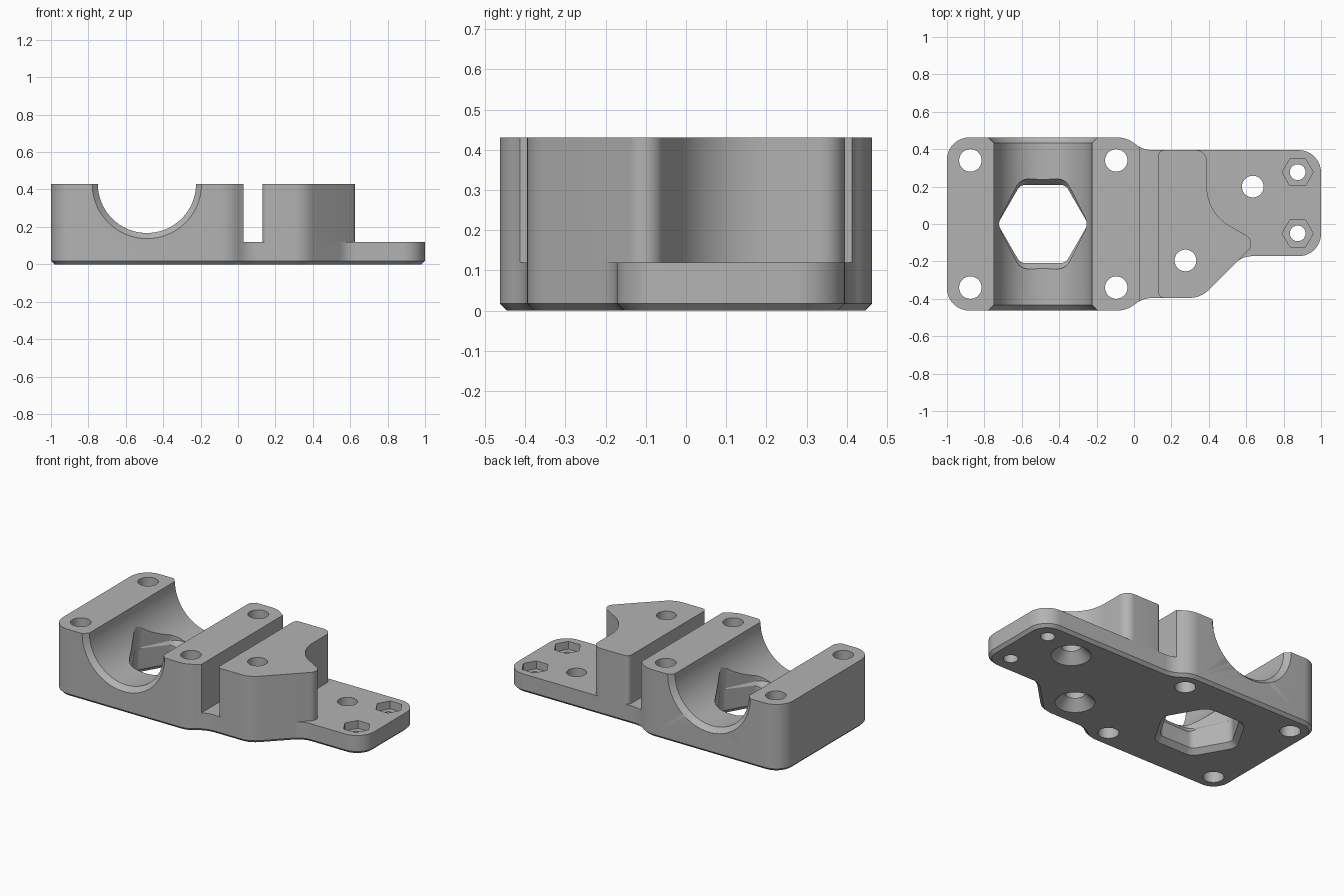
import bpy, bmesh, math
from mathutils import Vector, Matrix

cube = bpy.data.objects.get("Cube")
if cube:
    bpy.data.objects.remove(cube, do_unlink=True)

grey = bpy.data.materials.new("plain grey")
grey.use_nodes = True
color = (0.45, 0.45, 0.45, 1)
grey.diffuse_color = color
grey.node_tree.nodes["Principled BSDF"].inputs["Base Color"].default_value = color


def fillet(corners):
    """Outline with each corner (x, y, radius) rounded by an arc."""
    out = []
    for i, (x, y, r) in enumerate(corners):
        p = Vector((x, y))
        a = (Vector(corners[i - 1][:2]) - p).normalized()
        b = (Vector(corners[(i + 1) % len(corners)][:2]) - p).normalized()
        half = a.angle(b) / 2
        if r == 0:
            out.append(p)
            continue
        center = p + (a + b).normalized() * r / math.sin(half)
        start = p + a * r / math.tan(half) - center
        turn = math.pi - 2 * half
        sign = 1 if a.x * b.y - a.y * b.x < 0 else -1
        n = max(3, round(turn / math.radians(7)))
        for k in range(n + 1):
            out.append(center + Matrix.Rotation(sign * turn * k / n, 2) @ start)
    return out


def ring(x, y, r, sides=48, corner=0):
    step = math.tau / sides
    return fillet([(x + r * math.cos(k * step), y + r * math.sin(k * step), corner)
                   for k in range(sides)])


def offset(pts, d):
    """Move an anticlockwise outline outward by d."""
    out = []
    for i, p in enumerate(pts):
        e1 = (p - pts[i - 1]).normalized()
        e2 = (pts[(i + 1) % len(pts)] - p).normalized()
        n1, n2 = Vector((e1.y, -e1.x)), Vector((e2.y, -e2.x))
        out.append(p + (n1 + n2) * d / (1 + n1.dot(n2)))
    return out


def prism(name, pts, levels, matrix=Matrix()):
    """Solid through (height, outward offset) levels of one outline."""
    bm = bmesh.new()
    rows = [[bm.verts.new((*p, z)) for p in offset(pts, d)] for z, d in levels]
    n = len(pts)
    for lo, hi in zip(rows, rows[1:]):
        for i in range(n):
            j = (i + 1) % n
            bm.faces.new((lo[i], lo[j], hi[j], hi[i]))
    bm.faces.new(rows[0][::-1])
    bm.faces.new(rows[-1])
    bm.transform(matrix)
    mesh = bpy.data.meshes.new(name)
    bm.to_mesh(mesh)
    bm.free()
    mesh.materials.append(grey)
    obj = bpy.data.objects.new(name, mesh)
    bpy.context.collection.objects.link(obj)
    return obj


def combine(body, tool, operation="DIFFERENCE"):
    mod = body.modifiers.new("combine", "BOOLEAN")
    mod.operation, mod.solver, mod.object = operation, "EXACT", tool
    bpy.context.view_layer.objects.active = body
    bpy.ops.object.modifier_apply(modifier=mod.name)
    bpy.data.objects.remove(tool, do_unlink=True)


TOP, DECK, SLOT = 0.43, 0.12, 0.03
BORE_X = -0.487

# Full footprint with a chamfered underside
outline = fillet([
    (-1, -.463, .12), (-.037, -.463, .15), (.047, -.395, .15), (.357, -.395, .14),
    (.58, -.172, .12), (1, -.172, .12), (1, .395, .12), (.047, .395, .15),
    (-.037, .463, .15), (-1, .463, .12)])
body = prism("bearing_bracket", outline, [(0, -.018), (.018, 0), (TOP, 0)])

# Lower the right side to deck height
deck_cut = fillet([(SLOT, -1, 0), (2, -1, 0), (2, 1, 0), (SLOT, 1, 0)])
combine(body, prism("deck_cutter", deck_cut, [(DECK, 0), (1, 0)]))

# Post standing on the deck, hollowed around the free bolt hole
post = fillet([
    (.13, -.395, .03), (.357, -.395, .14), (.658, -.094, .05),
    (.39, .061, .24), (.39, .395, .06), (.13, .395, .03)])
combine(body, prism("post", post, [(DECK, 0), (TOP, 0)]), "UNION")

# Half-round channel along y with chamfered ends
channel = [(-.5, .067), (-.463, .03), (-.433, 0), (.433, 0), (.463, .03), (.5, .067)]
turn = Matrix.Translation((0, 0, TOP)) @ Matrix.Rotation(math.pi / 2, 4, "X")
combine(body, prism("channel_cutter", ring(BORE_X, 0, .2625, 96), channel, turn))

# Rounded hexagonal window through the channel floor, flared at both ends
hexagon = ring(BORE_X, 0, .242, 6, .05)
combine(body, prism("window_cutter", hexagon, [(-.03, .06), (.03, 0), (.6, 0)]))
flare = prism("window_flare_cutter", hexagon, [(.13, 0), (.17, .03), (.6, .03)])
for v in flare.data.vertices:
    v.co.x = BORE_X + (v.co.x - BORE_X) * .88
combine(body, flare)

# Clamp bolt holes
for x in (-.875, -.095):
    for y in (-.34, .34):
        combine(body, prism("bolt_cutter", ring(x, y, .06), [(-.1, 0), (1, 0)]))

# Countersunk mounting holes
for x, y in ((.275, -.195), (.635, .2)):
    combine(body, prism("countersink_cutter", ring(x, y, .058),
                        [(-.02, .075), (.06, 0), (1, 0)]))

# Nut pockets with small screw holes
for y in (-.05, .277):
    combine(body, prism("nut_cutter", ring(.875, y, .083, 6), [(.07, 0), (.3, 0)]))
    combine(body, prism("screw_cutter", ring(.875, y, .042), [(-.1, 0), (.3, 0)]))

bpy.ops.object.select_all(action="DESELECT")
body.select_set(True)
bpy.context.view_layer.objects.active = body
bpy.ops.object.shade_smooth_by_angle(angle=math.radians(25))
